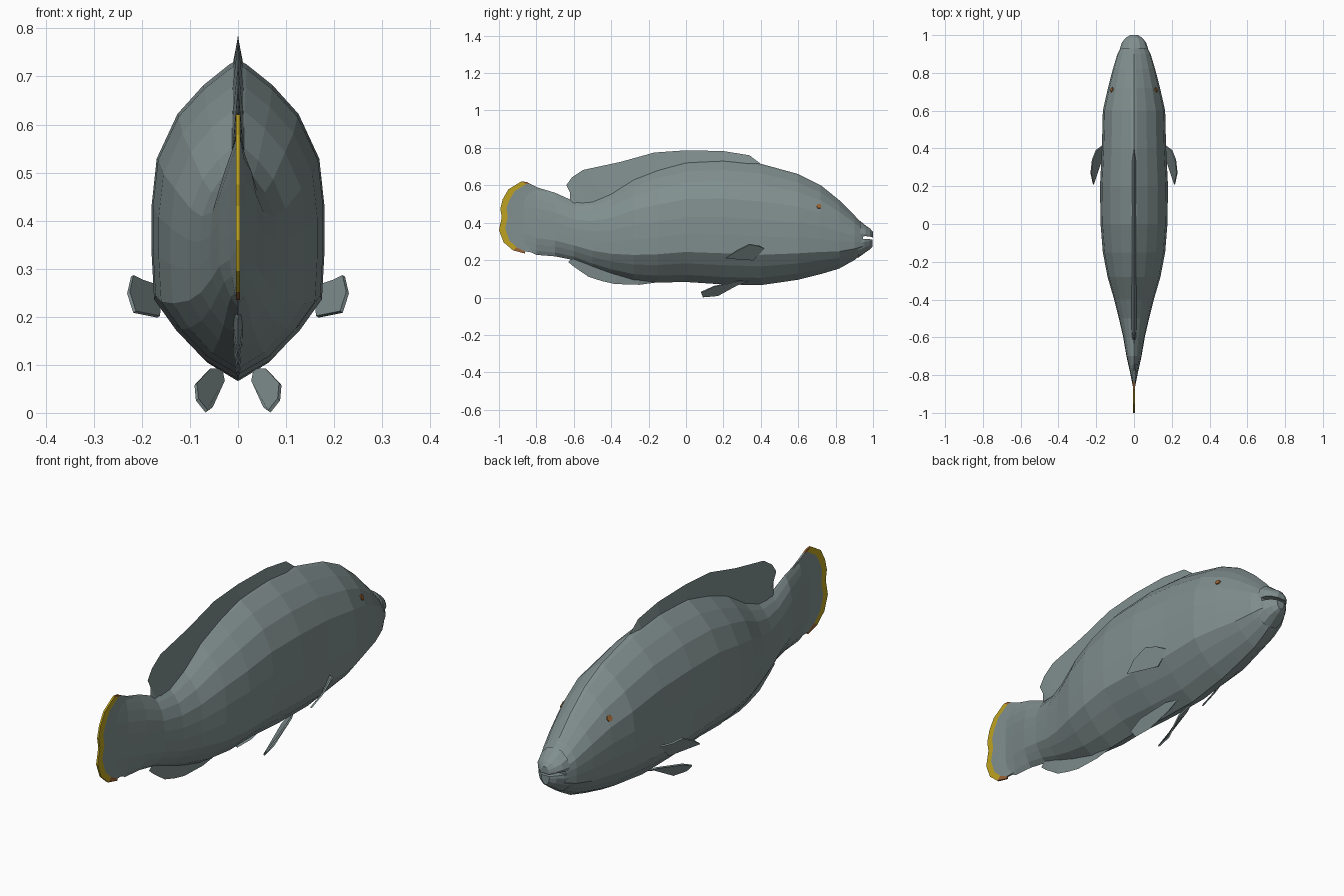
import bpy, bmesh, math
from mathutils import Vector
from mathutils.bvhtree import BVHTree

if "Cube" in bpy.data.objects:
    bpy.data.objects.remove(bpy.data.objects["Cube"])


def material(name, rgb):
    m = bpy.data.materials.new(name)
    m.diffuse_color = (*rgb, 1)
    m.use_nodes = True
    m.node_tree.nodes["Principled BSDF"].inputs["Base Color"].default_value = m.diffuse_color
    return m


GREY = material("grey_scales", (0.22, 0.275, 0.275))
YELLOW = material("yellow_rim", (0.52, 0.37, 0.015))
ORANGE = material("orange_brown", (0.34, 0.13, 0.035))


def make(name, verts, faces, mats, thick=0, rule=None):
    bm = bmesh.new()
    vs = [bm.verts.new(v) for v in verts]
    for f in faces:
        bm.faces.new([vs[i] for i in f])
    bmesh.ops.recalc_face_normals(bm, faces=bm.faces)
    for i, f in enumerate(bm.faces):
        f.material_index = rule(i) if rule else 0
    me = bpy.data.meshes.new(name)
    bm.to_mesh(me)
    bm.free()
    for m in mats:
        me.materials.append(m)
    ob = bpy.data.objects.new(name, me)
    bpy.context.collection.objects.link(ob)
    if thick:
        s = ob.modifiers.new("thickness", 'SOLIDIFY')
        s.thickness = thick
        s.offset = 0
    return ob


# Half cross-section: (width factor, height factor), top to bottom
HALF = [(0, 1), (.1, .985), (.40, .92), (.70, .83), (.94, .69), (1, .54),
        (1, .40), (.97, .25), (.72, .155), (.38, .06), (0, 0)]


def loft(name, stations, half=HALF):
    ring = half + [(-w, h) for w, h in reversed(half[1:-1])]
    n = len(ring)
    verts = [(w * wd, y, bot + h * (top - bot))
             for y, top, bot, wd in stations for w, h in ring]
    faces = []
    for k in range(len(stations) - 1):
        a, b = k * n, (k + 1) * n
        faces += [(a + i, a + (i + 1) % n, b + (i + 1) % n, b + i) for i in range(n)]
    faces += [tuple(range(n)), tuple(range(len(verts) - n, len(verts)))]
    return make(name, verts, faces, [GREY]), verts, faces


# Body: stations of (y, top, bottom, half width)
body, bverts, bfaces = loft("body", [
    (.945, .39, .235, .065), (.9, .44, .2, .088), (.82, .52, .155, .112),
    (.72, .6, .125, .138), (.6, .66, .095, .165), (.4, .715, .066, .17),
    (.2, .735, .07, .18), (0, .725, .083, .177), (-.15, .685, .08, .165),
    (-.28, .635, .092, .14), (-.4, .56, .125, .105), (-.5, .52, .16, .08),
    (-.6, .515, .2, .057), (-.7, .56, .22, .04), (-.8, .59, .228, .018),
    (-.87, .585, .26, .004)])

# Jaws, leaving the mouth slit between them
UPPER = [(0, 1), (.45, .93), (.85, .6), (1, .2), (.95, 0), (0, 0)]
LOWER = [(w, 1 - h) for w, h in reversed(UPPER)]
loft("upper_jaw", [(.93, .41, .325, .074), (.96, .385, .328, .064),
                   (.985, .368, .325, .045), (1.0, .35, .32, .02)], UPPER)
loft("lower_jaw", [(.92, .31, .212, .076), (.955, .312, .238, .064),
                   (.98, .312, .255, .045), (.997, .31, .27, .02)], LOWER)


# Middle fins: ridge of two sides tapering from the base to a sharp edge
def ridge_fin(name, edge, base, half_width):
    n = len(edge)
    verts = [(0, y, z) for y, z in edge]
    verts += [(half_width, y, z) for y, z in base]
    verts += [(-half_width, y, z) for y, z in base]
    faces = []
    for i in range(n - 1):
        faces += [(i, i + 1, n + i + 1, n + i), (i, i + 1, 2 * n + i + 1, 2 * n + i),
                  (n + i, n + i + 1, 2 * n + i + 1, 2 * n + i)]
    for e in (0, n - 1):
        faces.append((e, n + e, 2 * n + e))
    make(name, verts, faces, [GREY])


ridge_fin("dorsal_fin",
          [(.395, .718), (.34, .76), (.2, .783), (0, .787), (-.17, .775), (-.35, .725),
           (-.55, .682), (-.61, .642), (-.64, .6), (-.62, .56), (-.62, .525)],
          [(.38, .69), (.33, .7), (.2, .71), (0, .69), (-.15, .65), (-.3, .59),
           (-.42, .52), (-.5, .49), (-.55, .485), (-.58, .48), (-.6, .48)], .014)
ridge_fin("anal_fin",
          [(-.16, .08), (-.25, .068), (-.38, .072), (-.45, .088), (-.52, .11),
           (-.6, .165), (-.63, .19), (-.61, .21)],
          [(-.16, .1), (-.25, .12), (-.36, .15), (-.43, .17), (-.48, .18),
           (-.54, .2), (-.57, .22), (-.59, .23)], .012)

# Tail fin with its coloured rim
INNER = [(-.835, .608), (-.855, .606), (-.915, .57), (-.945, .52), (-.96, .48),
         (-.953, .43), (-.967, .37), (-.945, .305), (-.905, .268), (-.86, .245)]
OUTER = [(-.85, .617), (-.88, .621), (-.95, .578), (-.98, .525), (-.993, .475),
         (-.985, .43), (-1.0, .36), (-.975, .295), (-.925, .252), (-.86, .235)]
tail = [(0, y, z) for y, z in INNER + [(-.7, .24), (-.7, .545)]]
make("tail_fin", tail, [tuple(range(len(tail)))], [GREY], .008)
n = len(INNER)
make("tail_rim", [(0, y, z) for y, z in INNER + OUTER],
     [(i, i + 1, n + i + 1, n + i) for i in range(n - 1)], [YELLOW, ORANGE], .008,
     lambda i: 1 if i in (0, n - 2) else 0)

# Paired fins and eyes
PECTORAL = [(.16, .42, .262), (.2, .39, .275), (.22, .34, .285), (.228, .27, .25),
            (.215, .21, .21), (.165, .36, .2)]
PELVIC = [(.035, .34, .09), (.06, .29, .09), (.088, .15, .06), (.085, .08, .028),
          (.065, .09, .003), (.055, .17, .01), (.03, .27, .065)]
tree = BVHTree.FromPolygons([Vector(v) for v in bverts], bfaces)
for side, s in (("right", 1), ("left", -1)):
    for name, pts in (("pectoral_fin", PECTORAL), ("pelvic_fin", PELVIC)):
        make(f"{side}_{name}", [(s * x, y, z) for x, y, z in pts],
             [tuple(range(len(pts)))], [GREY], .007)
    hit, normal, _, _ = tree.ray_cast(Vector((s, .71, .487)), Vector((-s, 0, 0)))
    if normal.x * s < 0:
        normal = -normal
    q = normal.to_track_quat('Z', 'Y')
    eye = [hit + normal * .002 + q @ Vector((.014 * math.cos(a), .014 * math.sin(a), 0))
           for a in (i * math.pi / 3 for i in range(6))]
    make(f"{side}_eye", eye, [tuple(range(6))], [ORANGE], .005)
